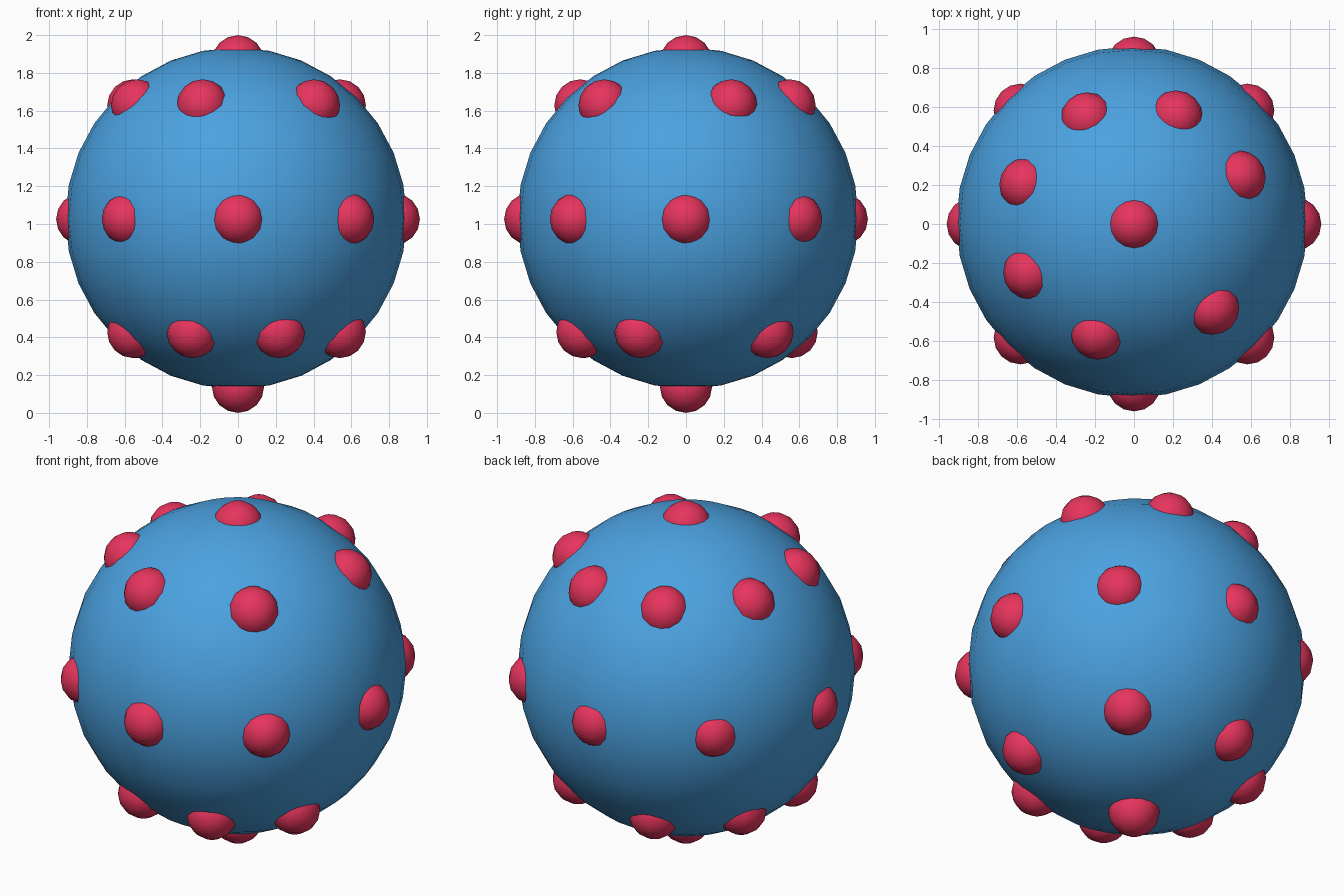
import bpy
from math import radians, cos, sin

if "Cube" in bpy.data.objects:
    bpy.data.objects.remove(bpy.data.objects["Cube"])

def material(name, rgb):
    m = bpy.data.materials.new(name)
    m.diffuse_color = (*rgb, 1)
    m.use_nodes = True
    m.node_tree.nodes["Principled BSDF"].inputs["Base Color"].default_value = m.diffuse_color
    return m

BLUE = material("blue", (0.07, 0.36, 0.75))
RED = material("red", (0.80, 0.035, 0.11))
MID_Z = 1.028

def ball(name, loc, r, segs, rings, mat):
    bpy.ops.mesh.primitive_uv_sphere_add(segments=segs, ring_count=rings, radius=r, location=loc)
    ob = bpy.context.object
    ob.name = name
    ob.data.materials.append(mat)
    bpy.ops.object.shade_smooth()
    return ob

def bump(name, loc):
    ball(name, loc, 0.138, 16, 8, RED)

# Main body
ball("body", (-0.01, 0.01, 1.031), 0.903, 32, 16, BLUE)

# Bumps at the poles
bump("bump_top", (0, 0, 1.862))
bump("bump_bottom", (0, 0, 0.138))

# Eight bumps around the middle
for i in range(8):
    a = radians(45 * i)
    bump(f"bump_middle_{i}", (0.825 * cos(a), 0.825 * sin(a), MID_Z - 0.002))

# Seven bumps above, mirrored front to back below
for i, deg in enumerate((24, 68.5, 114, 160, 205, 251.5, 313)):
    x, y = 0.59 * cos(radians(deg)), 0.59 * sin(radians(deg))
    bump(f"bump_upper_{i}", (x, y, MID_Z + 0.6))
    bump(f"bump_lower_{i}", (x, -y, MID_Z - 0.6))
